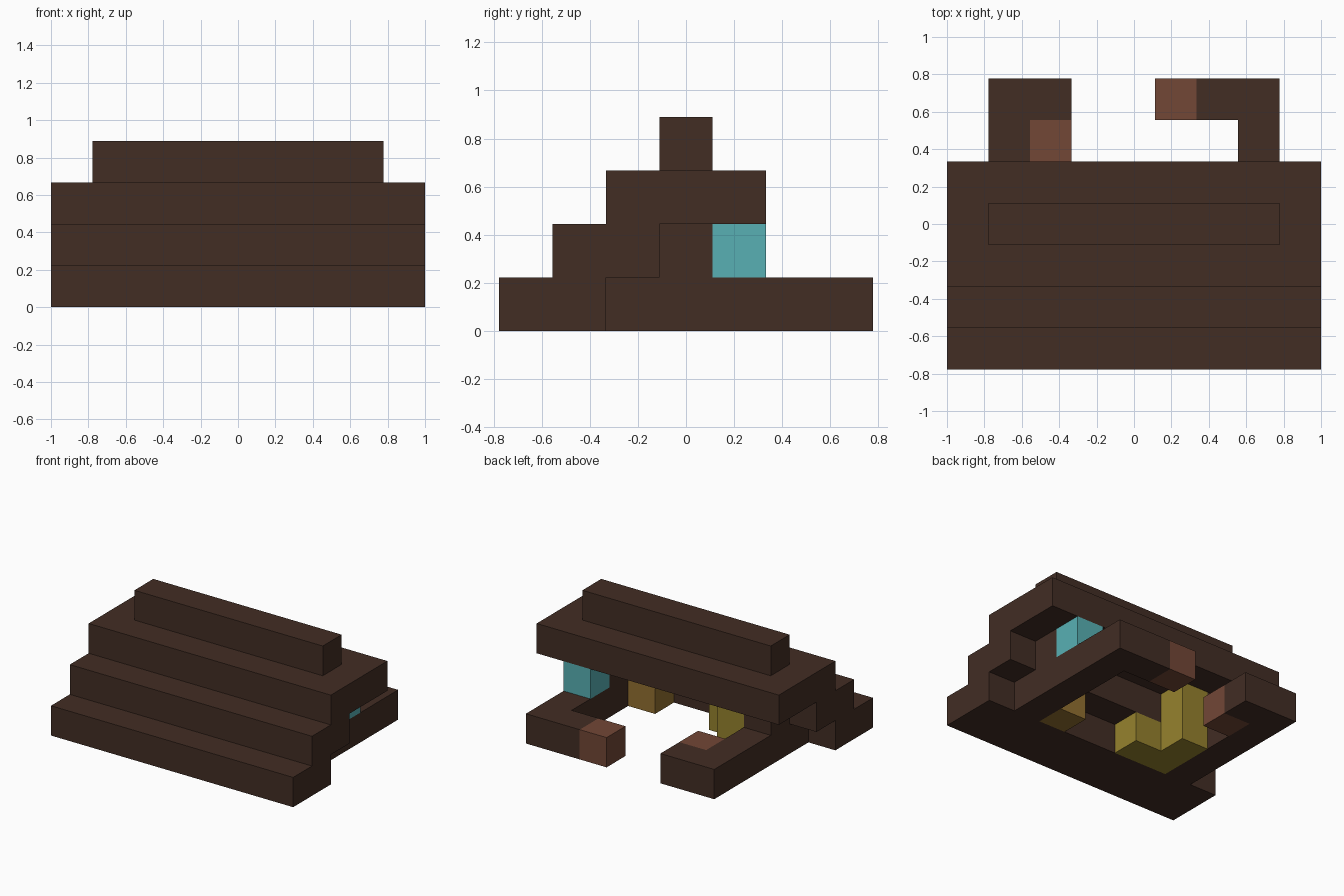
import bpy
import bmesh
from mathutils import Vector

cube = bpy.data.objects.get("Cube")
if cube:
    bpy.data.objects.remove(cube, do_unlink=True)

CELL = 2 / 9  # one block


def material(name, rgb):
    linear = [((c / 255 + 0.055) / 1.055) ** 2.4 for c in rgb]
    mat = bpy.data.materials.new(name)
    mat.use_nodes = True
    mat.diffuse_color = (*linear, 1)
    bsdf = next(n for n in mat.node_tree.nodes if n.type == 'BSDF_PRINCIPLED')
    bsdf.inputs["Base Color"].default_value = (*linear, 1)
    return mat


dark_wood = material("dark_wood", (66, 45, 36))
red_clay = material("red_clay", (114, 71, 54))
glass_blue = material("glass_blue", (88, 176, 180))
ochre = material("ochre", (146, 111, 48))
straw_yellow = material("straw_yellow", (150, 130, 46))


def block(name, mat, x, y, z):
    """Box covering the given (start, end) ranges of grid cells."""
    spans = (x, y, z)
    offset = Vector((4.5, 3.5, 0))
    middle = Vector([(a + b) / 2 for a, b in spans]) - offset
    bm = bmesh.new()
    bmesh.ops.create_cube(bm, size=1)
    for v in bm.verts:
        size = Vector([b - a for a, b in spans])
        v.co = (v.co * size + middle) * CELL
    mesh = bpy.data.meshes.new(name)
    bm.to_mesh(mesh)
    bm.free()
    mesh.materials.append(mat)
    obj = bpy.data.objects.new(name, mesh)
    bpy.context.collection.objects.link(obj)
    return obj


# Stepped roof, from the front eave up to the ridge
block("roof_eave", dark_wood, (0, 9), (0, 2), (0, 1))
block("roof_step", dark_wood, (0, 9), (1, 3), (1, 2))
block("roof_slab", dark_wood, (0, 9), (2, 5), (2, 3))
block("roof_ridge", dark_wood, (1, 8), (3, 4), (3, 4))

# Side walls and the posts standing on them
for side, x in (("right", 1), ("left", 7)):
    block(side + "_wall", dark_wood, (x, x + 1), (2, 7), (0, 1))
    block(side + "_post", dark_wood, (x, x + 1), (3, 4), (1, 2))

# Back corners with clay blocks
block("right_back_corner", dark_wood, (2, 3), (6, 7), (0, 1))
block("left_back_corner", dark_wood, (6, 7), (6, 7), (0, 1))
block("right_clay_block", red_clay, (2, 3), (5, 6), (0, 1))
block("left_clay_block", red_clay, (5, 6), (6, 7), (0, 1))

# Window and interior furnishings
block("window", glass_blue, (7, 8), (4, 5), (1, 2))
block("chest", ochre, (6, 7), (2, 3), (0, 1))
block("straw_bench", straw_yellow, (2, 4), (2, 3), (0, 1))
block("straw_stack", straw_yellow, (2, 3), (3, 4), (0, 2))
